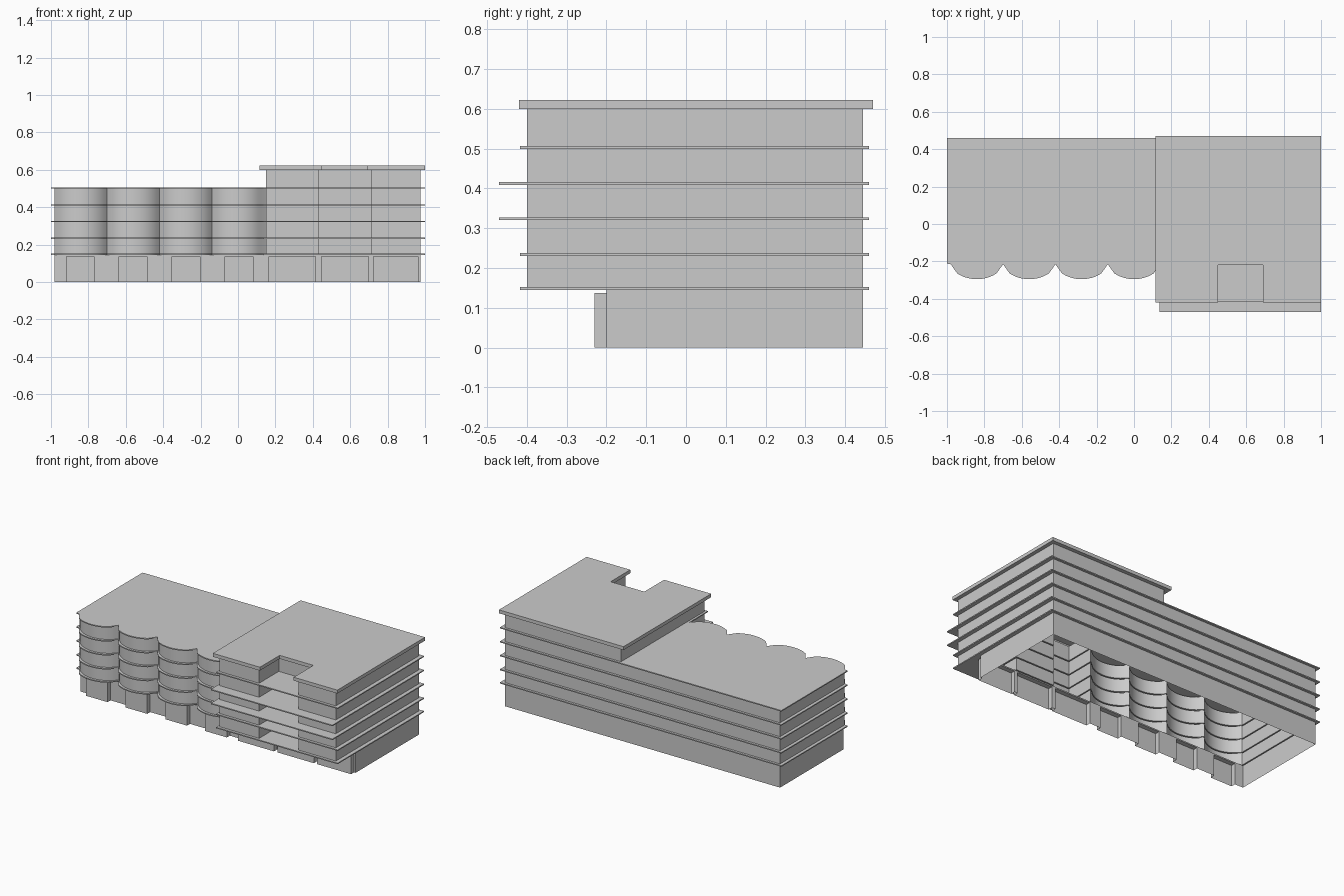
import bpy, bmesh, math

if "Cube" in bpy.data.objects:
    bpy.data.objects.remove(bpy.data.objects["Cube"])

grey = bpy.data.materials.new("plain grey")
grey.use_nodes = True
grey.diffuse_color = (0.6, 0.6, 0.6, 1)
grey.node_tree.nodes["Principled BSDF"].inputs["Base Color"].default_value = (0.6, 0.6, 0.6, 1)


def loft(name, rings, closed_loop=True, cap=None):
    """Join equal-length outlines given as (points, z); cap is an optional last face."""
    bm = bmesh.new()
    rows = [[bm.verts.new((x, y, z)) for x, y in pts] for pts, z in rings]
    for low, high in zip(rows, rows[1:]):
        n = len(low)
        for i in range(n if closed_loop else n - 1):
            j = (i + 1) % n
            bm.faces.new((low[i], low[j], high[j], high[i]))
    if cap:
        pts, z = cap
        bm.faces.new([bm.verts.new((x, y, z)) for x, y in pts])
    bmesh.ops.remove_doubles(bm, verts=bm.verts, dist=1e-5)
    bmesh.ops.recalc_face_normals(bm, faces=bm.faces)
    mesh = bpy.data.meshes.new(name)
    bm.to_mesh(mesh)
    bm.free()
    mesh.materials.append(grey)
    obj = bpy.data.objects.new(name, mesh)
    bpy.context.collection.objects.link(obj)
    bpy.ops.object.select_all(action="DESELECT")
    obj.select_set(True)
    bpy.context.view_layer.objects.active = obj
    bpy.ops.object.shade_smooth_by_angle(angle=math.radians(30))
    return obj


# Scalloped front of the low wing: wall line and the wider slab line
RADIUS, STEP = 0.17, 0.0175
wall, slab = [(-0.98, -0.206)], [(-1, -0.212)]
for centre in (-0.84, -0.56, -0.28, 0):
    for k in range(-8, 9):
        dx = k * STEP
        sag = RADIUS - math.sqrt(RADIUS ** 2 - dx ** 2)
        wall.append((centre + dx, -0.28 + sag))
        if abs(k) > 6:
            slab.append((centre + dx, -0.265 + 0.025 * (abs(k) - 6)))
        else:
            slab.append((centre + dx, -0.295 + 0.85 * sag))
wall[-1], slab[-1] = (0.15, -0.206), (0.135, -0.23)
start = len(wall) - 1

# Tall wing: wall with a recess, slabs run straight across it
wall += [(0.15, -0.4), (0.43, -0.4), (0.43, -0.2), (0.71, -0.2), (0.71, -0.4),
         (0.975, -0.4), (0.975, 0.445), (0.15, 0.445), (-0.98, 0.445)]


def slab_line(front):
    xs = (0.137, 0.43, 0.43, 0.71, 0.71, 1)
    return slab + [(x, front) for x in xs] + [(1, 0.46), (0.15, 0.46), (-1, 0.46)]


base = [(max(-0.98, min(0.975, x)), max(-0.2, y)) for x, y in wall]

# Storeys with thin projecting slabs; two middle slabs are deeper balconies
THICK = 0.007
rings = [(base, 0.145)]
for level, z in enumerate((0.145, 0.23, 0.32, 0.409, 0.499)):
    line = slab_line(-0.47 if level in (2, 3) else -0.417)
    if level:
        rings.append((wall, z))
    rings += [(line, z), (line, z + THICK), (wall, z + THICK)]
roof_of_low_wing = wall[:start + 1] + wall[-2:]
loft("storeys", rings, cap=(roof_of_low_wing, 0.499 + THICK))

# Top storey of the tall wing and its overhanging notched roof
tower = wall[start:-1]
roof = [(0.115, -0.206), (0.115, -0.42), (0.45, -0.42), (0.45, -0.22), (0.69, -0.22),
        (0.69, -0.42), (1, -0.42), (1, 0.47), (0.115, 0.47)]
loft("top_storey", [(tower, 0.506), (tower, 0.6), (roof, 0.6), (roof, 0.622)],
     cap=(roof, 0.622))

# Ground floor with projecting entrance bays
bays = [(c - 0.077, c + 0.077) for c in (-0.843, -0.561, -0.278, 0.005)]
bays += [(0.162, 0.417), (0.443, 0.7), (0.722, 0.965)]
flat, bayed = [(-0.98, -0.2)], [(-0.98, -0.2)]
for a, b in bays:
    flat += [(x, -0.2) for x in (a, a, b, b)]
    bayed += [(a, -0.2), (a, -0.23), (b, -0.23), (b, -0.2)]
rest = [(0.975, -0.2), (0.975, 0.445), (-0.98, 0.445)]
flat, bayed = flat + rest, bayed + rest
loft("ground_floor", [(bayed, 0), (bayed, 0.137), (flat, 0.137), (flat, 0.145)])
